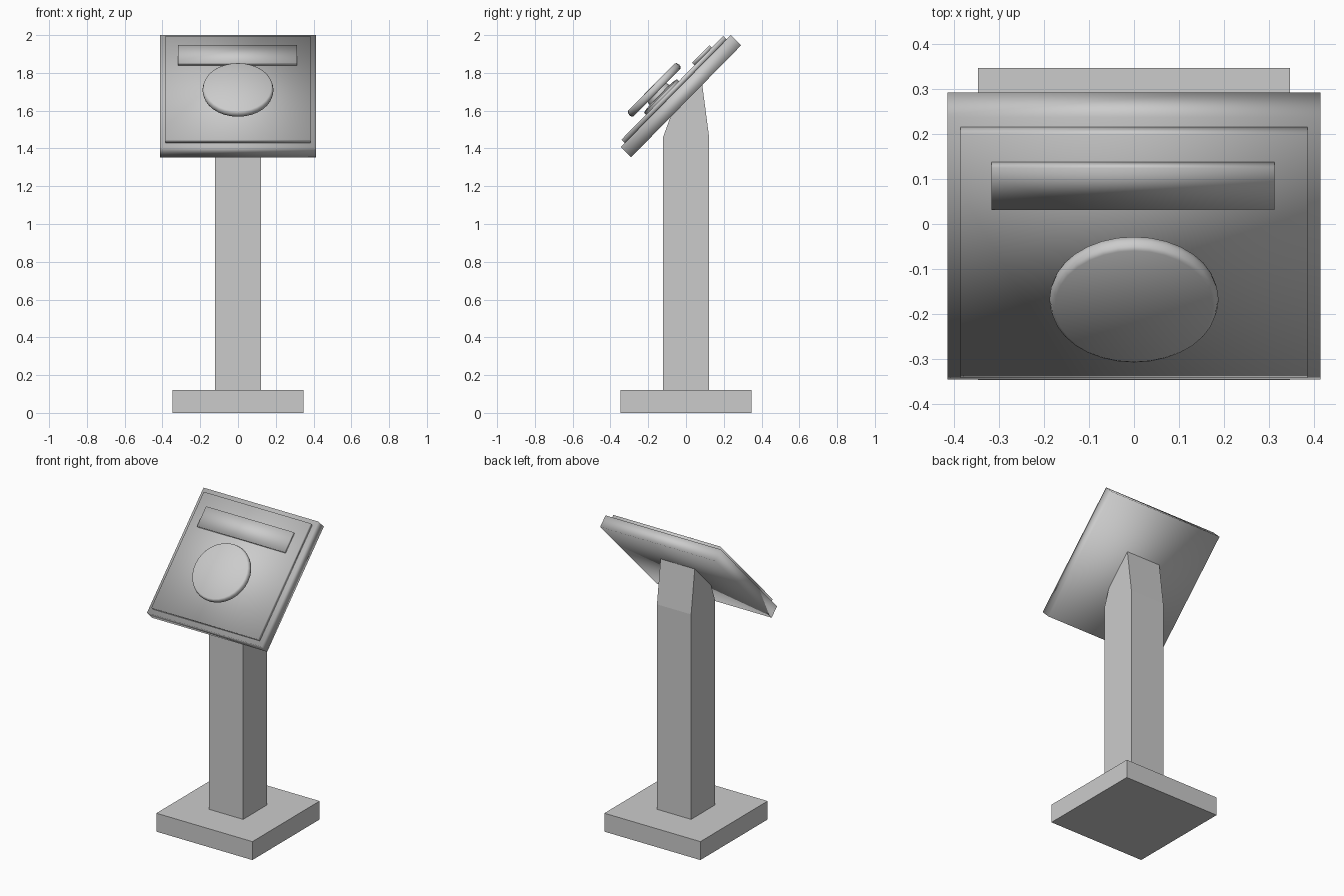
import bpy, bmesh
from math import radians, pi, cos, sin
from mathutils import Matrix, Vector

if "Cube" in bpy.data.objects:
    bpy.data.objects.remove(bpy.data.objects["Cube"])

# Tilted frame of the head: local x = width, y = up the slope, z = outward
TILT = Matrix.Translation((0, -0.027, 1.6765)) @ Matrix.Rotation(radians(45.5), 4, 'X')


def finish(name, bm, matrix=None):
    bmesh.ops.recalc_face_normals(bm, faces=bm.faces)
    mesh = bpy.data.meshes.new(name)
    bm.to_mesh(mesh)
    bm.free()
    ob = bpy.data.objects.new(name, mesh)
    bpy.context.collection.objects.link(ob)
    if matrix:
        ob.matrix_world = matrix
    return ob


def box(name, lo, hi, matrix=None, smooth=False):
    bm = bmesh.new()
    lo, hi = Vector(lo), Vector(hi)
    bmesh.ops.create_cube(bm, size=1)
    for v in bm.verts:
        v.co = (lo + hi) / 2 + v.co * (hi - lo)
    for f in bm.faces:
        f.smooth = smooth
    return finish(name, bm, matrix)


def lathe(name, profile, matrix, sides=32):
    bm = bmesh.new()
    verts = [bm.verts.new((r, 0, z)) for r, z in profile]
    edges = [bm.edges.new(p) for p in zip(verts, verts[1:])]
    bmesh.ops.spin(bm, geom=verts + edges, cent=(0, 0, 0), axis=(0, 0, 1),
                   angle=2 * pi, steps=sides)
    bmesh.ops.remove_doubles(bm, verts=bm.verts, dist=1e-5)
    ob = finish(name, bm, matrix)
    bpy.context.view_layer.objects.active = ob
    ob.select_set(True)
    bpy.ops.object.shade_smooth_by_angle(angle=radians(50))
    ob.select_set(False)
    return ob


# Floor plate
box("base", (-0.346, -0.346, 0), (0.346, 0.346, 0.12))

# Square post, tapered front and back, its top cut along the slope of the head
W = 0.123
side = [(-W, 0.12), (W, 0.12), (W, 1.455), (0.086, 1.737), (-0.083, 1.565), (-W, 1.455)]
bm = bmesh.new()
rings = [[bm.verts.new((x, y, z)) for y, z in side] for x in (-W, W)]
for ring in rings:
    bm.faces.new(ring)
for i in range(len(side)):
    j = (i + 1) % len(side)
    bm.faces.new((rings[0][i], rings[0][j], rings[1][j], rings[1][i]))
finish("post", bm)

# Tilted head: backing plate, raised panel and display bar
box("head_plate", (-0.414, -0.4155, -0.0385), (0.414, 0.4155, 0.0385), TILT, True)
box("front_panel", (-0.385, -0.385, 0.0385), (0.385, 0.385, 0.0635), TILT, True)
box("display_bar", (-0.317, 0.167, 0.0635), (0.312, 0.299, 0.082), TILT, True)

# Push button: flared foot, narrow neck and a wide round cap
button = [(0, 0.0635), (0.125, 0.0635), (0.125, 0.077), (0.11, 0.082),
          (0.075, 0.085), (0.07, 0.104), (0.176, 0.104), (0.185, 0.11),
          (0.188, 0.124), (0.184, 0.139), (0.176, 0.145), (0, 0.146)]
lathe("push_button", button, TILT @ Matrix.Translation((0, -0.075, 0)))
